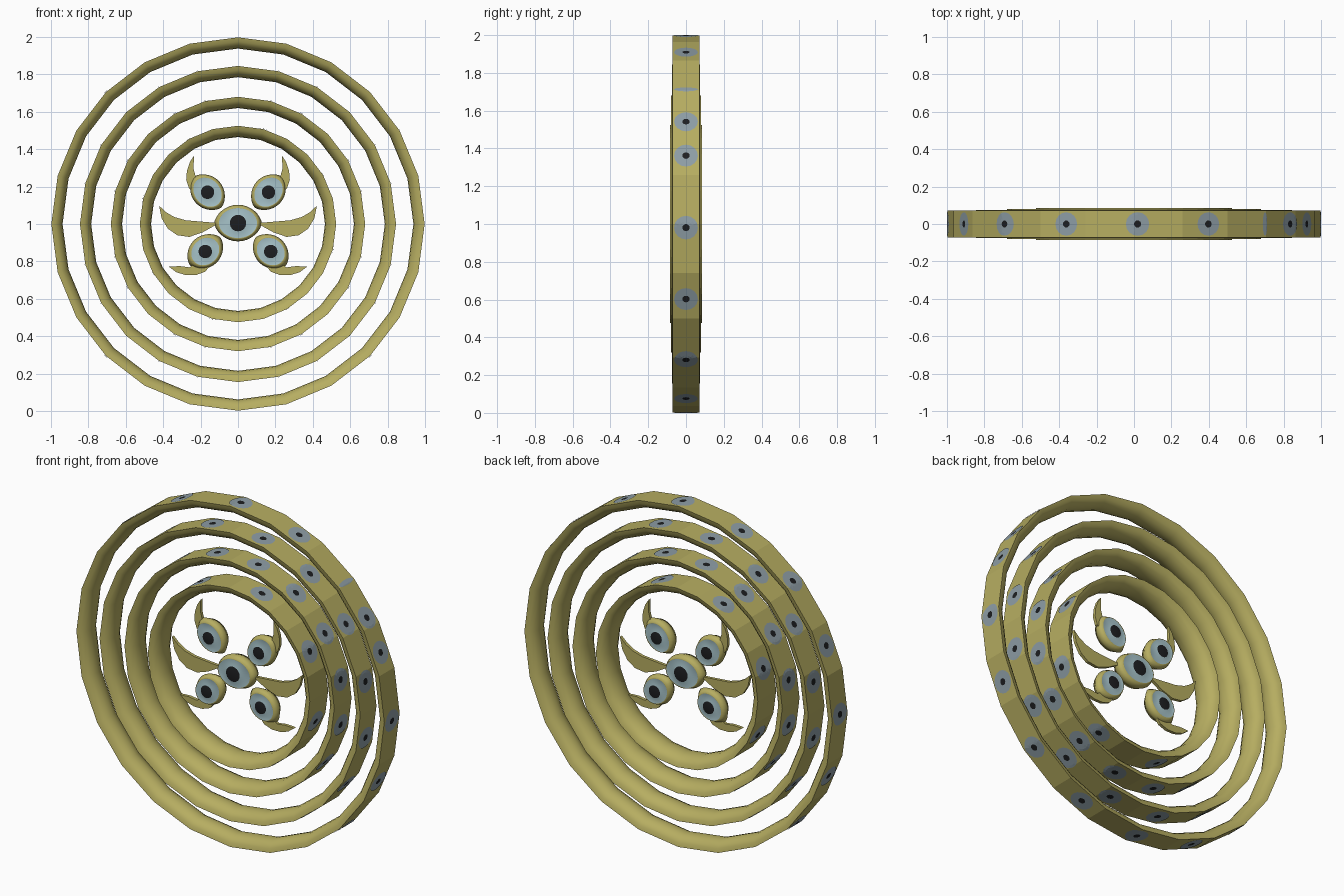
import bpy, bmesh, math
from mathutils import Vector

if "Cube" in bpy.data.objects:
    bpy.data.objects.remove(bpy.data.objects["Cube"])

def material(name, rgb):
    m = bpy.data.materials.new(name)
    m.diffuse_color = (*rgb, 1)
    m.use_nodes = True
    m.node_tree.nodes["Principled BSDF"].inputs["Base Color"].default_value = m.diffuse_color
    return m

GOLD = material("gold", (0.47, 0.42, 0.12))
IRIS = material("pale blue", (0.38, 0.54, 0.58))
DULL = material("grey blue", (0.27, 0.34, 0.38))
BLACK = material("pupil black", (0.012, 0.013, 0.015))

N = 24          # sides of every ring
STEP = 2 * math.pi / N
CZ = 1.0        # height of the common centre

def finish(bm, name, mats):
    me = bpy.data.meshes.new(name)
    bm.to_mesh(me)
    bm.free()
    for m in mats:
        me.materials.append(m)
    ob = bpy.data.objects.new(name, me)
    bpy.context.collection.objects.link(ob)
    return ob

# ring: flat faceted outside, rounded smooth inside
def ring(name, R, thick, half):
    bm = bmesh.new()
    prof = [(R - thick * math.cos(t), half * math.sin(t))
            for t in [math.pi * (k / 8 - 0.5) for k in range(9)]]
    loops = []
    for i in range(N):
        a = i * STEP
        loops.append([bm.verts.new((r * math.sin(a), y, CZ + r * math.cos(a))) for r, y in prof])
    for i in range(N):
        p, q = loops[i], loops[(i + 1) % N]
        for k in range(9):
            j = (k + 1) % 9
            f = bm.faces.new((p[k], p[j], q[j], q[k]))
            f.smooth = k != 8
    bmesh.ops.recalc_face_normals(bm, faces=bm.faces)
    return finish(bm, name, [GOLD])

# thin painted eyes lying on the outside of a ring: (angle, tangential squash)
def ring_eyes(name, R, eyes):
    bm = bmesh.new()
    S = 16
    for deg, squash in eyes:
        def put(s, y):
            a = math.radians(deg) + s * squash / R
            r = R * math.cos(STEP / 2) / math.cos(a % STEP - STEP / 2) + 0.003
            return bm.verts.new((r * math.sin(a), y, CZ + r * math.cos(a)))
        mid = put(0, 0)
        prev = None
        for rad, mat in ((0.019, 1), (0.034, 0), (0.049, 0), (0.063, 0)):
            if squash < 1:
                mat = 0
            cur = [put(rad * math.cos(2 * math.pi * k / S), rad * math.sin(2 * math.pi * k / S))
                   for k in range(S)]
            for k in range(S):
                j = (k + 1) % S
                f = bm.faces.new((mid, cur[k], cur[j]) if prev is None
                                 else (prev[k], cur[k], cur[j], prev[j]))
                f.material_index = mat
                f.normal_update()
                if f.normal.dot(f.calc_center_median() - Vector((0, 0, CZ))) < 0:
                    f.normal_flip()
            prev = cur
    return finish(bm, name, [DULL, BLACK])

outer = [(1.1 + 22.5 * k, 1) for k in range(16) if k != 2] + [(44.5, 0.25), (57, 1)]
middle = [(11.2 + 22.5 * k, 1) for k in range(16)]
inner = [(17.2 + 45 * k, 1) for k in range(8)]
for name, R, half, eyes in (("outer_ring", 0.998, 0.071, outer), ("second_ring", 0.845, 0.075, middle),
                            ("third_ring", 0.68, 0.08, middle), ("inner_ring", 0.525, 0.085, inner)):
    ring(name, R, 0.06, half)
    ring_eyes(name + "_eyes", R, eyes)

# almond eye, domed on both front and back: gold lid, blue iris, dark pupil
def eye(name, x, z, tilt, lid, iris, pupil, depth):
    bm = bmesh.new()
    S = 32
    c, s = math.cos(tilt), math.sin(tilt)
    def put(u, y, v):
        return bm.verts.new((x + u * c - v * s, y, z + u * s + v * c))
    def loop(a, b, y, power=1.0):
        out = []
        for k in range(S):
            t = 2 * math.pi * k / S
            st = math.sin(t)
            out.append(put(a * math.cos(t), y, b * math.copysign(abs(st) ** power, st)))
        return out
    rim = loop(*lid, 0, 1.25)
    for side in (-1, 1):
        d = depth * side
        rows = [(loop(pupil, pupil, d * 0.95), 2), (loop(*iris, d * 0.72), 1),
                (loop(iris[0] * 1.04, iris[1] * 1.06, d * 0.75, 1.1), 0), (rim, 0)]
        mid = put(0, d, 0)
        prev = None
        for cur, mat in rows:
            for k in range(S):
                j = (k + 1) % S
                f = bm.faces.new((mid, cur[k], cur[j]) if prev is None
                                 else (prev[k], cur[k], cur[j], prev[j]))
                f.material_index = mat
                f.smooth = True
            prev = cur
    bmesh.ops.recalc_face_normals(bm, faces=bm.faces)
    return finish(bm, name, [GOLD, IRIS, BLACK])

eye("centre_eye", 0, 1.005, 0, (0.127, 0.098), (0.102, 0.08), 0.044, 0.05)
for sx, side in ((-1, "left"), (1, "right")):
    eye("upper_eye_" + side, sx * 0.163, 1.17, sx * math.radians(48),
        (0.11, 0.085), (0.085, 0.068), 0.036, 0.045)
    eye("lower_eye_" + side, sx * 0.175, 0.853, -sx * math.radians(42),
        (0.11, 0.085), (0.08, 0.068), 0.036, 0.045)

# curved wings: outline on the right side, mirrored to the left
WINGS = {
    "upper_wing": [(0.235, 1.365), (0.258, 1.33), (0.273, 1.285), (0.277, 1.235), (0.262, 1.19),
                   (0.22, 1.17), (0.2, 1.215), (0.225, 1.25), (0.238, 1.295)],
    "middle_wing": [(0.422, 1.098), (0.408, 1.03), (0.375, 0.975), (0.325, 0.94), (0.26, 0.931),
                    (0.19, 0.955), (0.1, 1.005), (0.2, 1.013), (0.28, 1.02), (0.34, 1.037), (0.385, 1.063)],
    "lower_wing": [(0.37, 0.772), (0.33, 0.742), (0.28, 0.727), (0.225, 0.727), (0.175, 0.745),
                   (0.14, 0.79), (0.2, 0.81), (0.26, 0.768), (0.31, 0.775)],
}
for name, pts in WINGS.items():
    for sx, side in ((-1, "left"), (1, "right")):
        bm = bmesh.new()
        f = bm.faces.new([bm.verts.new((sx * x, -0.009, z)) for x, z in pts])
        ext = bmesh.ops.extrude_face_region(bm, geom=[f])
        bmesh.ops.translate(bm, vec=(0, 0.018, 0),
                            verts=[v for v in ext["geom"] if isinstance(v, bmesh.types.BMVert)])
        bmesh.ops.recalc_face_normals(bm, faces=bm.faces)
        finish(bm, name + "_" + side, [GOLD])
